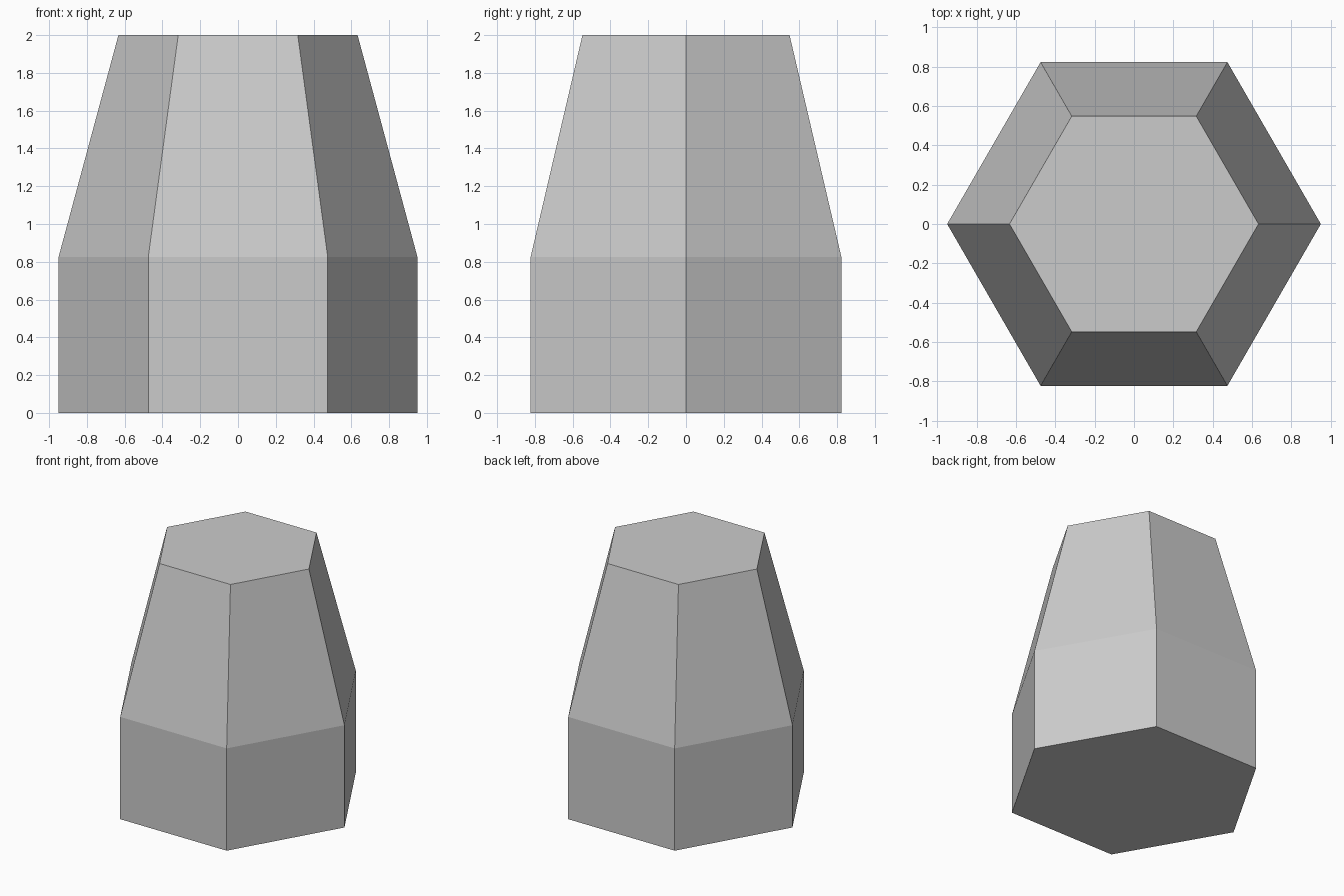
import bpy
import bmesh
from math import cos, sin, pi

cube = bpy.data.objects.get("Cube")
if cube:
    bpy.data.objects.remove(cube, do_unlink=True)

SIDES = 6

# Plain grey material
grey = bpy.data.materials.new("light_grey")
grey.use_nodes = True
colour = (0.6, 0.6, 0.6, 1.0)
grey.diffuse_color = colour
grey.node_tree.nodes["Principled BSDF"].inputs["Base Color"].default_value = colour


def prism_stack(name, profile, material):
    """Closed six-sided solid through (radius, height) rings."""
    bm = bmesh.new()
    rings = [[bm.verts.new((r * cos(2 * pi * i / SIDES), r * sin(2 * pi * i / SIDES), z))
              for i in range(SIDES)] for r, z in profile]
    for low, high in zip(rings, rings[1:]):
        for i in range(SIDES):
            j = (i + 1) % SIDES
            bm.faces.new((low[i], low[j], high[j], high[i]))
    bm.faces.new(rings[0][::-1])
    bm.faces.new(rings[-1])
    bmesh.ops.recalc_face_normals(bm, faces=bm.faces)
    mesh = bpy.data.meshes.new(name)
    bm.to_mesh(mesh)
    bm.free()
    mesh.materials.append(material)
    obj = bpy.data.objects.new(name, mesh)
    bpy.context.collection.objects.link(obj)
    return obj


# Straight hexagonal base with a tapered upper part
prism_stack("tapered_hexagonal_post", [(0.95, 0), (0.95, 0.825), (0.633, 2)], grey)
